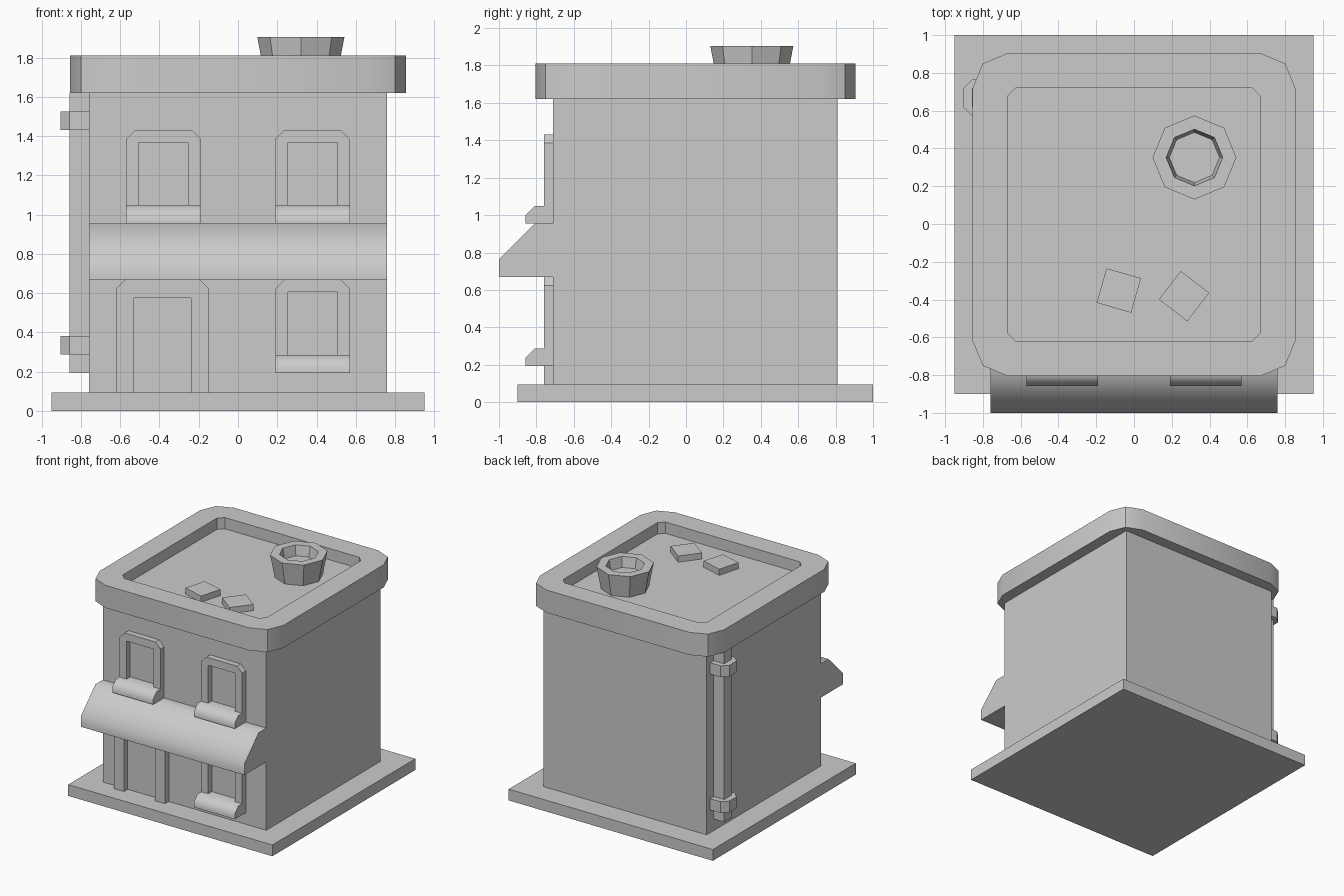
import bpy, bmesh, math

if "Cube" in bpy.data.objects:
    bpy.data.objects.remove(bpy.data.objects["Cube"])

CY = 0.05          # building centre in y
WALL = -0.71       # front wall plane


def loft(name, rings, smooth=0):
    """Closed solid through rings of equal point count, capped at both ends."""
    bm = bmesh.new()
    loops = [[bm.verts.new(p) for p in ring] for ring in rings]
    n = len(loops[0])
    for a, b in zip(loops, loops[1:]):
        for i in range(n):
            j = (i + 1) % n
            bm.faces.new((a[i], a[j], b[j], b[i]))
    bm.faces.new(loops[0][::-1])
    bm.faces.new(loops[-1])
    bmesh.ops.recalc_face_normals(bm, faces=bm.faces)
    me = bpy.data.meshes.new(name)
    bm.to_mesh(me)
    bm.free()
    if smooth:
        me.shade_smooth()
        me.set_sharp_from_angle(angle=math.radians(smooth))
    ob = bpy.data.objects.new(name, me)
    bpy.context.collection.objects.link(ob)
    return ob


def box(name, x0, x1, y0, y1, z0, z1):
    ring = [(x0, y0), (x1, y0), (x1, y1), (x0, y1)]
    return loft(name, [[(x, y, z) for x, y in ring] for z in (z0, z1)])


def prism_x(name, prof, x0, x1, smooth=0):
    return loft(name, [[(x, y, z) for y, z in prof] for x in (x0, x1)], smooth)


def prism_y(name, prof, y0, y1):
    return loft(name, [[(x, y, z) for x, z in prof] for y in (y0, y1)])


def prism_z(name, prof, z0, z1):
    return loft(name, [[(x, y, z) for x, y in prof] for z in (z0, z1)])


def corner_square(half, r, k, z):
    """Square ring with three points per corner; k sets how round the corner is."""
    c = half - r
    quarter = [(c + r, c), (c + r * k, c + r * k), (c, c + r)]
    pts = []
    for _ in range(4):
        pts += [(x, y + CY, z) for x, y in quarter]
        quarter = [(-y, x) for x, y in quarter]
    return pts


def octagon(cx, cy, r, z):
    return [(cx + r * math.cos(i * math.pi / 4), cy + r * math.sin(i * math.pi / 4), z)
            for i in range(8)]


def frame(name, x0, x1, z0, z1, ix0, ix1, iz1):
    """Arch-like surround with chamfered top corners, open at the bottom."""
    c = 0.047
    prism_y(name, [(x0, z0), (ix0, z0), (ix0, iz1), (ix1, iz1), (ix1, z0), (x1, z0),
                   (x1, z1 - c), (x1 - c, z1), (x0 + c, z1), (x0, z1 - c)],
            WALL - 0.05, WALL)


# Ground slab and walls
box("base_slab", -0.95, 0.95, -0.9, 1.0, 0, 0.095)
box("walls", -0.76, 0.76, WALL, 0.81, 0.095, 1.62)

# Flat roof with raised parapet
loft("roof_parapet", [corner_square(0.855, 0.187, 0.707, 1.62),
                      corner_square(0.855, 0.187, 0.707, 1.81),
                      corner_square(0.67, 0.045, 0.5, 1.81),
                      corner_square(0.67, 0.045, 0.5, 1.715)], 40)

# Roof vent and loose slabs
loft("roof_vent", [octagon(0.32, 0.352, r, z) for r, z in
                   ((0.186, 1.715), (0.222, 1.905), (0.15, 1.905), (0.133, 1.82))])
for i, (x, y, deg) in enumerate([(-0.08, -0.352, -16), (0.265, -0.382, -37.5)]):
    slab = box(f"roof_slab_{i + 1}", -0.095, 0.095, -0.095, 0.095, 0, 0.052)
    slab.location = (x, y, 1.715)
    slab.rotation_euler.z = math.radians(deg)

# Awning across the front
prism_x("awning", [(WALL, 0.67), (-1.0, 0.67), (-1.0, 0.765), (-0.81, 0.955), (WALL, 0.955)],
        -0.76, 0.76, 50)

# Windows: two above, one below
for name, cx, z in [("upper_left", -0.38, 0.955), ("upper_right", 0.38, 0.955),
                    ("lower_right", 0.38, 0.193)]:
    frame(f"{name}_window_frame", cx - 0.19, cx + 0.19, z, z + 0.477,
          cx - 0.126, cx + 0.126, z + 0.412)
    prism_x(f"{name}_window_sill",
            [(WALL, z), (-0.857, z), (-0.857, z + 0.045), (-0.81, z + 0.093), (WALL, z + 0.093)],
            cx - 0.19, cx + 0.19, 50)

# Door surround
frame("door_frame", -0.62, -0.147, 0.095, 0.67, -0.53, -0.24, 0.575)

# Drainpipe and its brackets
box("drainpipe", -0.857, -0.76, 0.62, 0.717, 0.193, 1.62)
for name, z in [("lower", 0.287), ("upper", 1.43)]:
    prism_z(f"{name}_pipe_bracket",
            [(-0.76, 0.573), (-0.857, 0.573), (-0.905, 0.62), (-0.905, 0.717),
             (-0.857, 0.764), (-0.76, 0.764)], z, z + 0.095)
